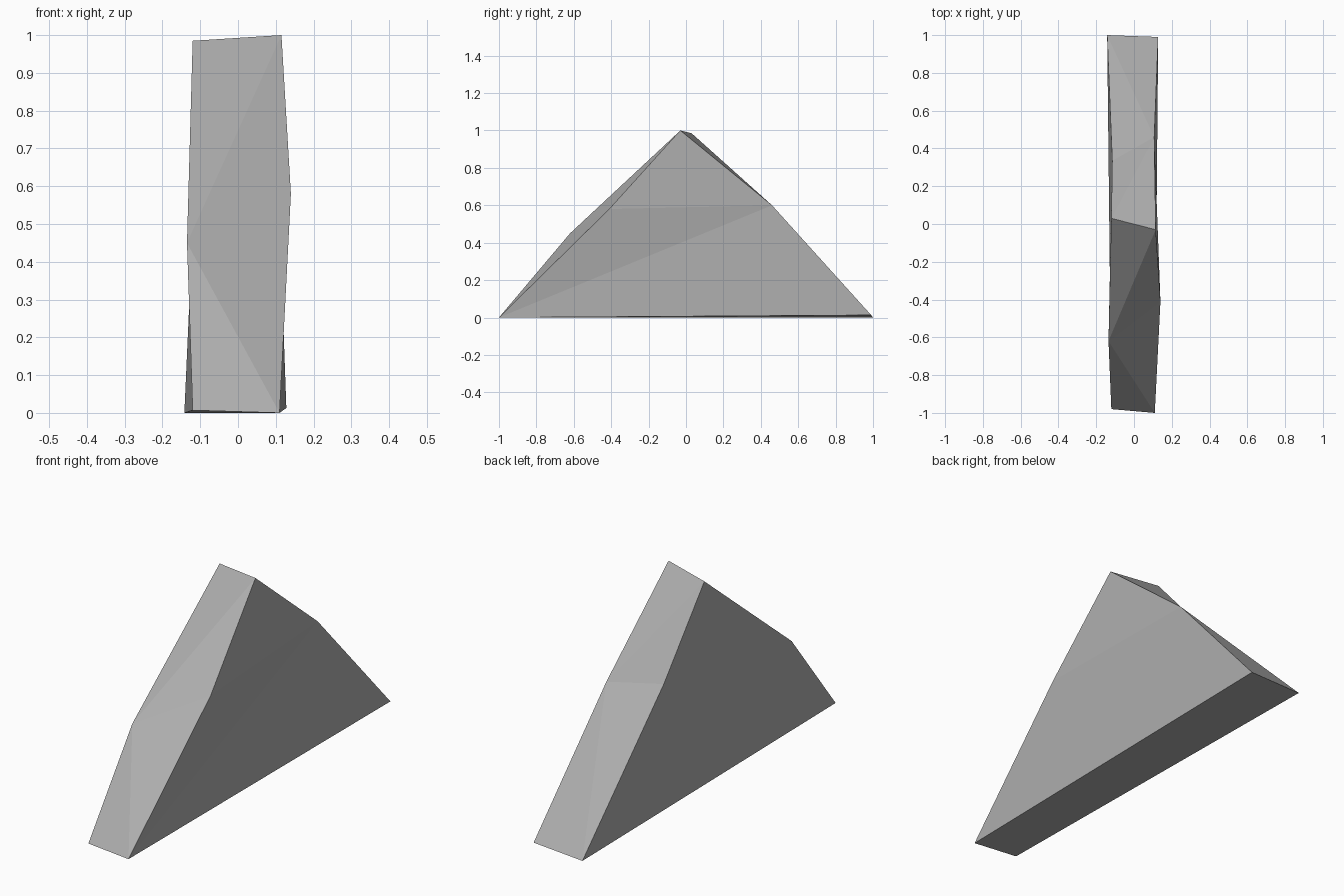
import bpy
import bmesh

cube = bpy.data.objects.get("Cube")
if cube:
    bpy.data.objects.remove(cube, do_unlink=True)

# One flat grey stone colour
STONE = (0.42, 0.42, 0.42, 1.0)
mat = bpy.data.materials.new("stone grey")
mat.use_nodes = True
mat.diffuse_color = STONE
mat.node_tree.nodes["Principled BSDF"].inputs["Base Color"].default_value = STONE

# Side outlines: front foot, front shoulder, peak, back shoulder, back foot
LEFT = [(0.11, -1.0, 0.0), (0.14, -0.41, 0.58), (0.115, -0.03, 1.0),
        (0.107, 0.46, 0.6), (0.128, 0.99, 0.013)]
RIGHT = [(-0.12, -0.98, 0.007), (-0.135, -0.62, 0.45), (-0.12, 0.03, 0.985),
         (-0.115, 0.335, 0.6), (-0.142, 1.0, 0.0)]

bm = bmesh.new()
left = [bm.verts.new(p) for p in LEFT]
right = [bm.verts.new(p) for p in RIGHT]

# Flat sides, each split into three facets
for side in (left, right):
    foot, shoulder, peak, back, heel = side
    for facet in ((foot, back, heel), (foot, shoulder, back), (shoulder, peak, back)):
        bm.faces.new(facet)

# Rim around the slab; each panel folds along a chosen diagonal
for i, fold_from_right in enumerate((False, True, True, False, True)):
    j = (i + 1) % len(left)
    a, b, c, d = left[i], left[j], right[j], right[i]
    if fold_from_right:
        bm.faces.new((a, b, d))
        bm.faces.new((b, c, d))
    else:
        bm.faces.new((a, b, c))
        bm.faces.new((a, c, d))

bmesh.ops.recalc_face_normals(bm, faces=bm.faces)
mesh = bpy.data.meshes.new("rock_slab")
bm.to_mesh(mesh)
bm.free()
mesh.materials.append(mat)
slab = bpy.data.objects.new("rock_slab", mesh)
bpy.context.collection.objects.link(slab)
